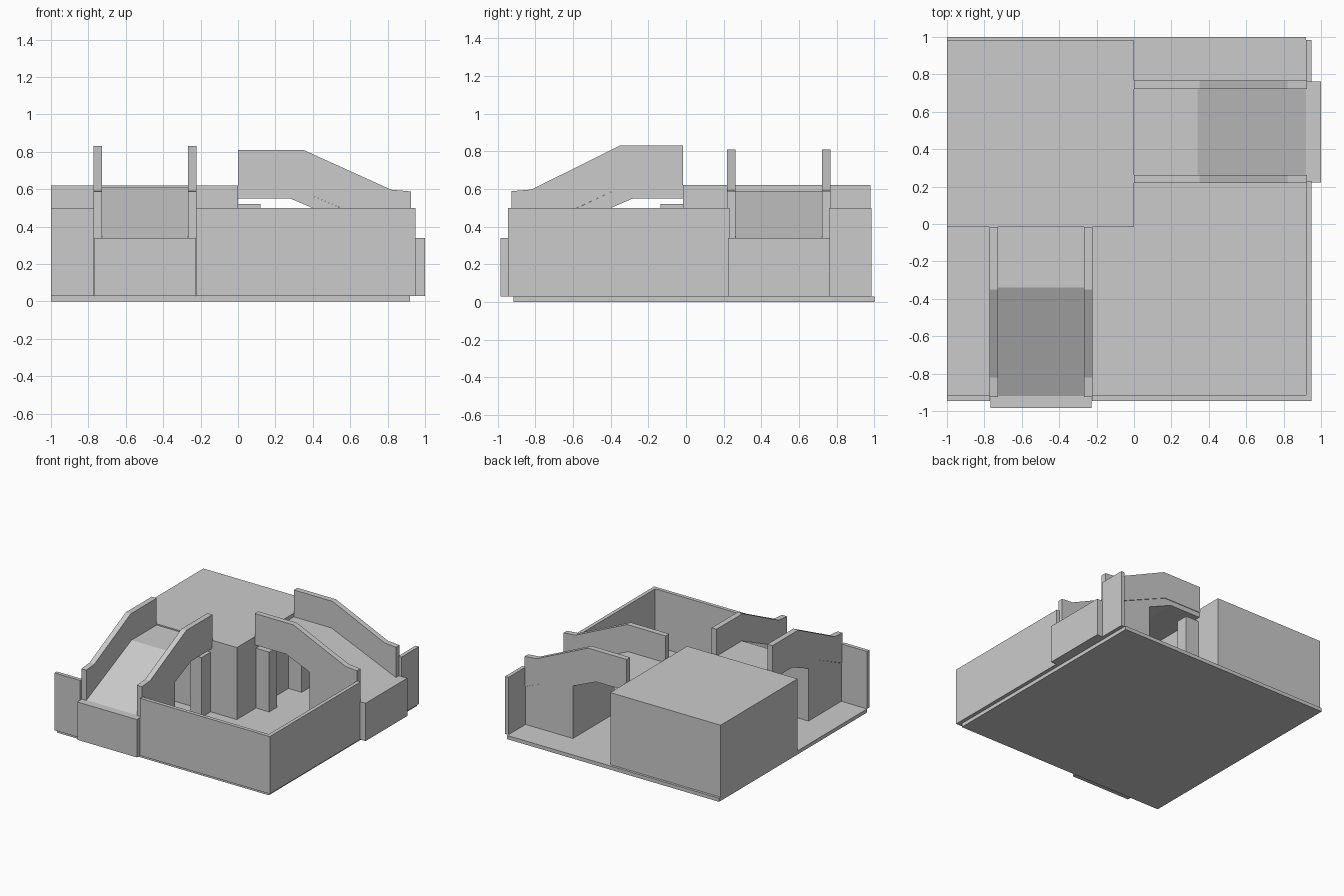
import bpy, bmesh

if "Cube" in bpy.data.objects:
    bpy.data.objects.remove(bpy.data.objects["Cube"])


def add_mesh(name, rings):
    # Closed solid from two matching rings of points
    bm = bmesh.new()
    a, b = [[bm.verts.new(p) for p in ring] for ring in rings]
    n = len(a)
    bm.faces.new(a)
    bm.faces.new(b[::-1])
    for i in range(n):
        j = (i + 1) % n
        bm.faces.new((a[i], b[i], b[j], a[j]))
    bmesh.ops.recalc_face_normals(bm, faces=bm.faces)
    me = bpy.data.meshes.new(name)
    bm.to_mesh(me)
    bm.free()
    ob = bpy.data.objects.new(name, me)
    bpy.context.collection.objects.link(ob)
    return ob


def box(name, x0, x1, y0, y1, z0, z1):
    base = [(x0, y0), (x1, y0), (x1, y1), (x0, y1)]
    return add_mesh(name, [[(x, y, z) for x, y in base] for z in (z0, z1)])


# Base plate and raised platform
box("base_plate", -1, 0.92, -0.915, 1, 0, 0.03)
box("platform", -1, 0, -0.015, 0.98, 0.03, 0.62)

# Perimeter walls, with gaps for the ramps
box("front_wall_left", -1, -0.77, -0.945, -0.915, 0.03, 0.5)
box("front_wall_right", -0.225, 0.95, -0.945, -0.915, 0.03, 0.5)
box("right_wall_front", 0.92, 0.95, -0.93, 0.23, 0.03, 0.5)
box("right_wall_back", 0.92, 0.95, 0.76, 0.985, 0.03, 0.5)


def ramp(prefix, place, start, end, top, deck, under):
    def extrude(name, profile, t0, t1):
        add_mesh(prefix + name,
                 [[place(s, t, z) for s, z in profile] for t in (t0, t1)])

    # Landing, slope and solid foot
    extrude("_deck", [(start, under), (0.28, under), (0.49, under - 0.09),
                      (0.49, 0.03), (0.92, 0.03), (0.92, 0.34),
                      (0.34, deck), (start, deck)], -0.27, 0.27)
    extrude("_toe", [(0.92, 0.03), (end, 0.03), (end, 0.34), (0.92, 0.34)],
            -0.27, 0.27)
    rail = [(start, deck), (start, top), (0.35, top), (0.82, 0.597),
            (0.925, 0.588), (0.925, 0.34), (0.34, deck)]
    post = [(start, 0.03), (start + 0.12, 0.03),
            (start + 0.12, 0.52), (start, 0.52)]
    # Side rails and support posts on both sides
    for side, k in (("a", -1), ("b", 1)):
        extrude("_rail_" + side, rail, k * 0.275, k * 0.23)
        extrude("_post_" + side, post, k * 0.26, k * 0.16)


ramp("front_ramp", lambda s, t, z: (t - 0.497, -s, z), 0.015, 0.985, 0.83, 0.61, 0.55)
ramp("right_ramp", lambda s, t, z: (s, t + 0.493, z), 0.0, 1.0, 0.81, 0.59, 0.55)
